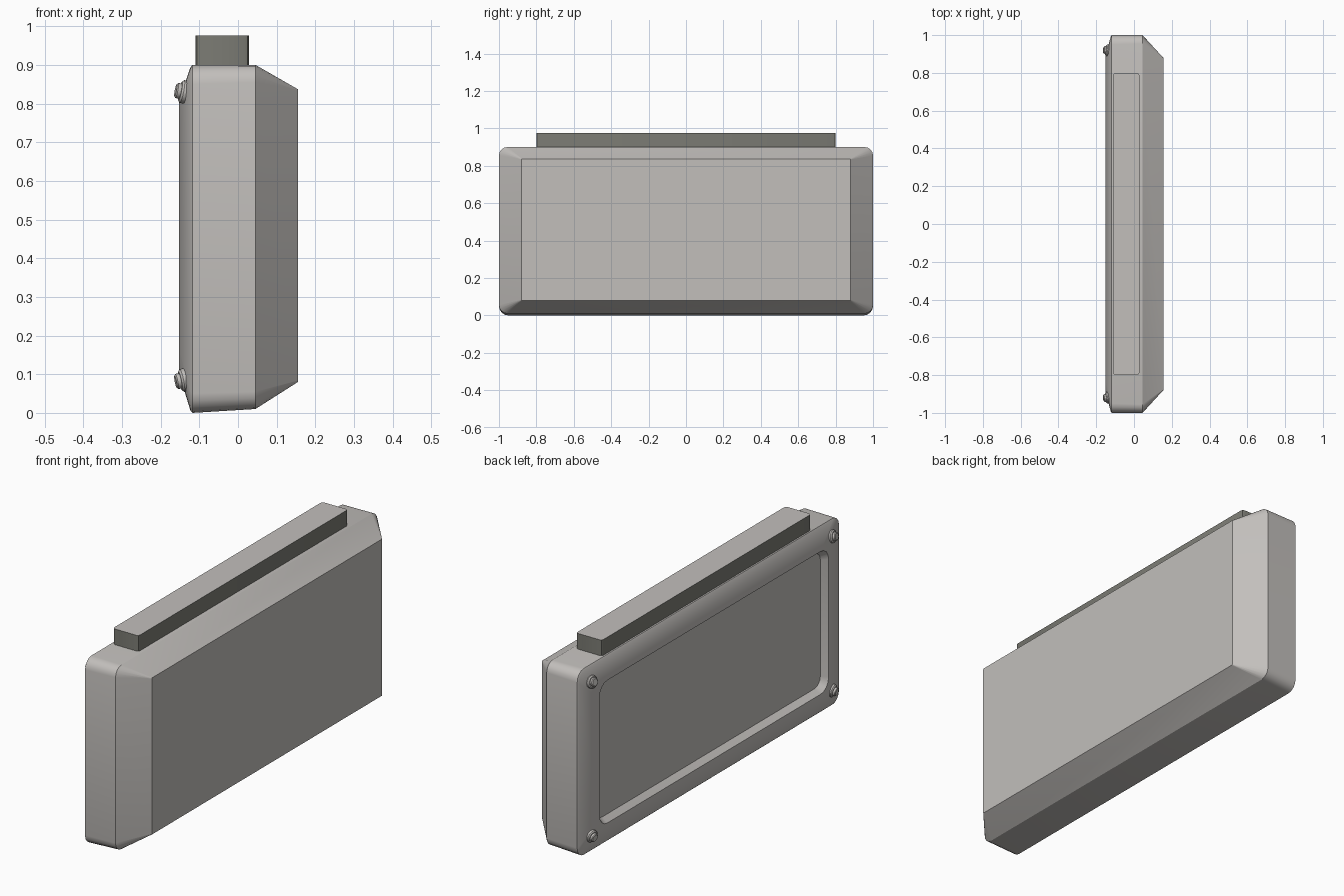
import bpy, bmesh, math
from mathutils import Matrix, Vector

if "Cube" in bpy.data.objects:
    bpy.data.objects.remove(bpy.data.objects["Cube"])


def material(name, rgb):
    m = bpy.data.materials.new(name)
    m.diffuse_color = (*rgb, 1)
    m.use_nodes = True
    m.node_tree.nodes["Principled BSDF"].inputs["Base Color"].default_value = m.diffuse_color
    return m


shell_grey = material("shell warm grey", (0.54, 0.52, 0.50))
dark_grey = material("dark olive grey", (0.20, 0.20, 0.175))


def finish(bm, name, mats, angle=28):
    bmesh.ops.recalc_face_normals(bm, faces=bm.faces)
    me = bpy.data.meshes.new(name)
    bm.to_mesh(me)
    bm.free()
    ob = bpy.data.objects.new(name, me)
    bpy.context.collection.objects.link(ob)
    for m in mats:
        me.materials.append(m)
    bpy.ops.object.select_all(action='DESELECT')
    ob.select_set(True)
    bpy.context.view_layer.objects.active = ob
    bpy.ops.object.shade_smooth_by_angle(angle=math.radians(angle))
    return ob


def rounded_ring(a0, a1, b0, b1, r, seg=4):
    """Rounded rectangle as a list of 2D points."""
    pts = []
    corners = [(a1 - r, b1 - r), (a0 + r, b1 - r), (a0 + r, b0 + r), (a1 - r, b0 + r)]
    for k, (ca, cb) in enumerate(corners):
        for i in range(seg + 1):
            t = math.pi / 2 * (k + i / seg)
            pts.append((ca + r * math.cos(t), cb + r * math.sin(t)))
    return pts


def loft(bm, rings):
    """Bridge rings of 3D points and cap both ends."""
    loops = [[bm.verts.new(p) for p in ring] for ring in rings]
    n = len(loops[0])
    for a, b in zip(loops, loops[1:]):
        for i in range(n):
            j = (i + 1) % n
            bm.faces.new((a[i], a[j], b[j], b[i]))
    bm.faces.new(loops[0])
    bm.faces.new(loops[-1])


# Main shell: x, half width, bottom, top, corner radius (recess floor to front)
sections = [
    (-0.120, 0.855, 0.130, 0.780, 0.045),
    (-0.150, 0.875, 0.110, 0.800, 0.060),
    (-0.152, 0.885, 0.100, 0.810, 0.065),
    (-0.123, 0.993, 0.006, 0.894, 0.050),
    (-0.118, 1.000, 0.000, 0.900, 0.050),
    (0.045, 1.000, 0.010, 0.900, 0.045),
    (0.155, 0.880, 0.080, 0.837, 0.004),
]
bm = bmesh.new()
loft(bm, [[(x, y, z) for y, z in rounded_ring(-w, w, lo, hi, r)]
          for x, w, lo, hi, r in sections])
finish(bm, "shell", [shell_grey])

# Raised top bar: dark sides, shell-coloured top
bm = bmesh.new()
loft(bm, [[(x, y, z) for x, y in rounded_ring(-0.11, 0.028, -0.80, 0.80, 0.012, 2)]
          for z in (0.88, 0.976)])
bar = finish(bm, "top_bar", [dark_grey, shell_grey])
for p in bar.data.polygons:
    if p.normal.z > 0.9:
        p.material_index = 1

# Four stepped screws on the sloping back rim
screw_profile = [(0.030, -0.010), (0.030, 0.006), (0.025, 0.011),
                 (0.020, 0.011), (0.020, 0.020), (0.016, 0.023)]
for sy, side in ((-1, "front"), (1, "back")):
    for z, tilt, level in ((0.83, 1, "upper"), (0.085, -1, "lower")):
        bm = bmesh.new()
        loft(bm, [[(r * math.cos(i * math.tau / 16), r * math.sin(i * math.tau / 16), h)
                   for i in range(16)] for r, h in screw_profile])
        axis = Vector((-1, 0.15 * sy, 0.2 * tilt))
        rot = axis.to_track_quat('Z', 'Y').to_matrix().to_4x4()
        bm.transform(Matrix.Translation((-0.139, 0.92 * sy, z)) @ rot)
        finish(bm, f"screw_{side}_{level}", [shell_grey])
